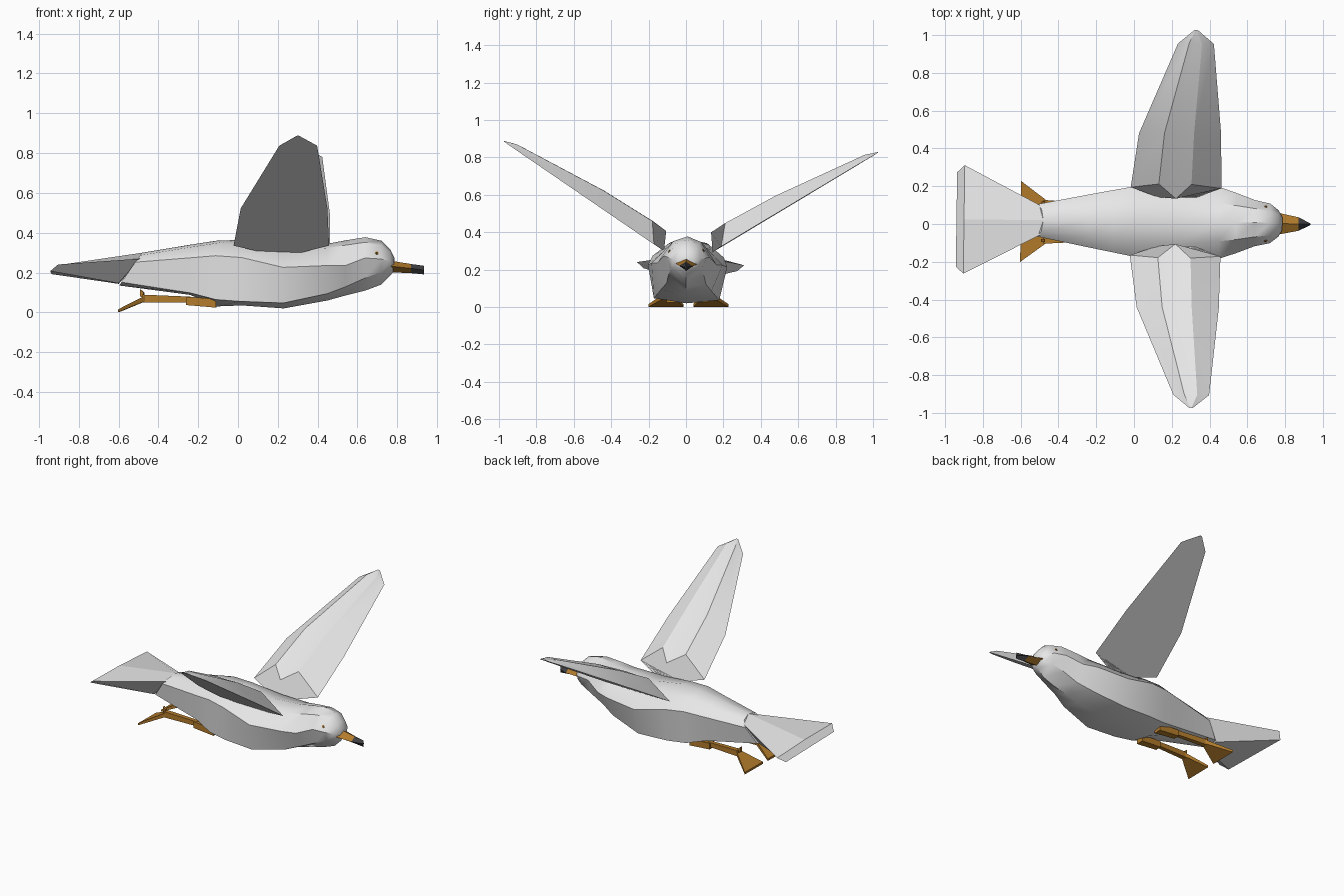
import bpy, bmesh, math
from mathutils import Vector, Matrix

if "Cube" in bpy.data.objects:
    bpy.data.objects.remove(bpy.data.objects["Cube"])


def material(name, rgb):
    m = bpy.data.materials.new(name)
    m.diffuse_color = (*rgb, 1)
    m.use_nodes = True
    m.node_tree.nodes["Principled BSDF"].inputs["Base Color"].default_value = m.diffuse_color
    return m


WHITE = material("pale_feather", (0.8, 0.8, 0.8))
ORANGE = material("orange_skin", (0.45, 0.2, 0.025))
DARK = material("dark_beak_tip", (0.05, 0.05, 0.055))

YAW = Matrix.Translation((0, 0.005, 0)) @ Matrix.Rotation(-0.0137, 4, 'Z')
LEAN = YAW @ Matrix.Rotation(-0.03, 4, 'X')   # slight banking in flight


def finish(bm, name, mats, xf, smooth=None):
    bmesh.ops.transform(bm, matrix=xf, verts=bm.verts)
    bmesh.ops.recalc_face_normals(bm, faces=bm.faces)
    me = bpy.data.meshes.new(name)
    bm.to_mesh(me)
    bm.free()
    for m in mats:
        me.materials.append(m)
    ob = bpy.data.objects.new(name, me)
    bpy.context.collection.objects.link(ob)
    if smooth:
        bpy.ops.object.select_all(action='DESELECT')
        ob.select_set(True)
        bpy.context.view_layer.objects.active = ob
        bpy.ops.object.shade_smooth_by_angle(angle=math.radians(smooth))
    return ob


def loft(rings, name, mats, xf=LEAN, smooth=None, rule=None):
    """Skin a list of equal-sized rings and cap both ends."""
    bm = bmesh.new()
    vs = [[bm.verts.new(p) for p in r] for r in rings]
    n = len(rings[0])
    for i in range(len(vs) - 1):
        for j in range(n):
            k = (j + 1) % n
            f = bm.faces.new((vs[i][j], vs[i][k], vs[i + 1][k], vs[i + 1][j]))
            f.material_index = rule(i) if rule else 0
    for end, i in ((vs[0], 0), (vs[-1], len(vs) - 2)):
        f = bm.faces.new(end)
        f.material_index = rule(i) if rule else 0
    return finish(bm, name, mats, xf, smooth)


# Body and head: x, top z, shoulder y z, side y z, low edge y z, bottom z
BODY = [
    (-.48, .300, .060, .285, .085, .250, .060, .150, .135),
    (-.24, .340, .080, .325, .140, .270, .110, .095, .088),
    (-.11, .360, .095, .345, .165, .280, .150, .060, .030),
    (.02, .365, .110, .335, .190, .270, .170, .050, .035),
    (.23, .330, .120, .310, .212, .220, .175, .042, .020),
    (.45, .345, .100, .320, .190, .230, .135, .090, .060),
    (.54, .362, .090, .335, .160, .230, .105, .125, .085),
    (.64, .378, .075, .350, .122, .270, .095, .170, .110),
    (.72, .360, .065, .335, .105, .265, .080, .200, .140),
    (.765, .315, .045, .300, .070, .255, .055, .212, .185),
    (.785, .275, .020, .270, .035, .250, .030, .225, .212),
]
rings = []
for i, (x, zt, y1, z1, y2, z2, y3, z3, zb) in enumerate(BODY):
    half = [(y1, z1), (y2, z2), (y3, z3)]
    loop = [(0, zt)] + half + [(0, zb)] + [(-y, z) for y, z in reversed(half)]
    slant = 0.7 if i == 0 else 0
    rings.append([Vector((x - slant * (zt - z), y, z)) for y, z in loop])
body = loft(rings, "body", [WHITE], smooth=35)

# Fanned tail: ridge on top, keel underneath
loft([[(-.48, 0, .300), (-.49, .075, .268), (-.60, .05, .145), (-.60, -.05, .145), (-.49, -.075, .268)],
      [(-.90, 0, .238), (-.90, .287, .232), (-.94, .25, .2), (-.94, -.25, .2), (-.90, -.287, .232)]],
     "tail", [WHITE])

# Beak: diamond section with a dark tip
loft([[(x, 0, zt), (x, w, (zt + zb) / 2), (x, 0, zb), (x, -w, (zt + zb) / 2)]
      for x, zt, w, zb in ((.74, .264, .062, .203), (.87, .243, .036, .197), (.935, .234, .004, .191))],
     "beak", [ORANGE, DARK], rule=lambda i: i)


def wing_z(y):
    return .33 + .64 * (y - .18)


# Wing: flat underside, twin-ridged top, notched root. y, trailing x, leading x, thickness
WING = [(.18, -.02, .46, .115), (.46, .02, .455, .10), (.93, .22, .41, .032), (1.0, .305, .325, .004)]
for side, label in ((1, "back"), (-1, "front")):
    rings = []
    for i, (y, te, le, t) in enumerate(WING):
        root = i == 0
        ring = []
        for frac, lift, dy in ((0, 0, 0), (.31, 1, .015), (.5, .97, -.06), (.67, 1, .015),
                               (1, 0, 0), (.72, 0, -.05), (.3, 0, -.05)):
            yy = y + (dy if root else 0)
            ring.append((te + (le - te) * frac, side * yy, wing_z(yy) + t * lift))
        rings.append(ring)
    loft(rings, label + "_wing", [WHITE], smooth=25)


def bar(sections, name):
    """Tapered box: x, y, z, half width, half height."""
    loft([[(x, y - w, z - h), (x, y + w, z - h), (x, y + w, z + h), (x, y - w, z + h)]
          for x, y, z, w, h in sections], name, [ORANGE], xf=YAW)


# Legs trailing behind, with webbed feet
for s, label in ((1, "back"), (-1, "front")):
    bar([(-.11, s * .085, .046, .025, .022), (-.26, s * .088, .058, .022, .021)], label + "_thigh")
    bar([(-.24, s * .088, .064, .013, .015), (-.48, s * .1, .070, .016, .019)], label + "_shank")
    bar([(-.465, s * .1, .070, .014, .014), (-.60, s * .12, .008, .094, .007)], label + "_webbed_foot")
    bar([(-.472, s * .1, .085, .008, .015), (-.490, s * .1, .098, .008, .017)], label + "_hind_toe")

# Eyes: tiny discs laid on the head surface
for s, label in ((1, "back"), (-1, "front")):
    ok, loc, nor, idx = body.data.polygons and body.closest_point_on_mesh(Vector((.70, s * .10, .305)))
    rot = nor.to_track_quat('Z', 'Y').to_matrix().to_4x4()
    for r, lift, mat, part in ((.009, .001, ORANGE, "_eye_ring"), (.004, .003, DARK, "_pupil")):
        bm = bmesh.new()
        bmesh.ops.create_cone(bm, cap_ends=True, segments=8, radius1=r, radius2=r, depth=.003)
        finish(bm, label + part, [mat], Matrix.Translation(loc + nor * lift) @ rot)
